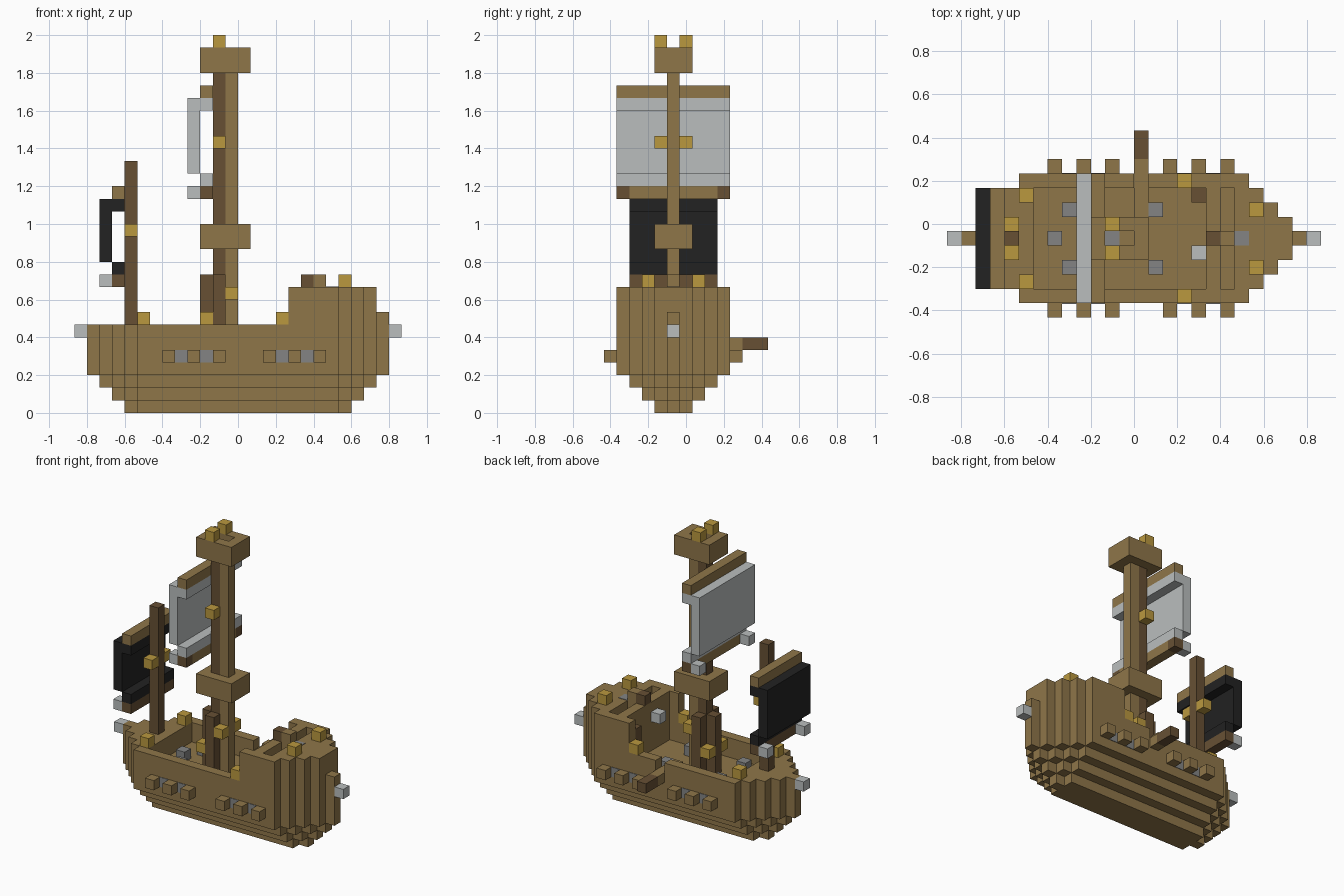
import bpy, bmesh
from mathutils import Vector

cube = bpy.data.objects.get("Cube")
if cube:
    bpy.data.objects.remove(cube, do_unlink=True)

U = 1 / 15          # one block
MID = 5             # centreline row of the ship


def material(name, hex_code):
    def linear(c):
        return c / 12.92 if c <= 0.04045 else ((c + 0.055) / 1.055) ** 2.4
    rgb = [linear(v / 255) for v in bytes.fromhex(hex_code)]
    m = bpy.data.materials.new(name)
    m.use_nodes = True
    m.diffuse_color = (*rgb, 1)
    node = m.node_tree.nodes["Principled BSDF"]
    node.inputs["Base Color"].default_value = (*rgb, 1)
    node.inputs["Roughness"].default_value = 0.9
    return m


wood = material("oak_brown", "8F7649")
dark = material("dark_wood", "675034")
gold = material("lantern_gold", "BA983F")
white = material("sail_white", "BABEBE")
grey = material("iron_grey", "838484")
black = material("sail_black", "222222")


def point(i, j, k):
    return Vector(((i - 13) * U, (j - 6.5) * U, k * U))


def finish(name, bm, mat):
    bmesh.ops.recalc_face_normals(bm, faces=bm.faces)
    mesh = bpy.data.meshes.new(name)
    bm.to_mesh(mesh)
    bm.free()
    mesh.materials.append(mat)
    ob = bpy.data.objects.new(name, mesh)
    bpy.context.collection.objects.link(ob)
    return ob


def boxes(name, mat, *cells):
    """Boxes given as start block and size in blocks."""
    bm = bmesh.new()
    for i, j, k, si, sj, sk in cells:
        made = bmesh.ops.create_cube(bm, size=1)["verts"]
        for v in made:
            v.co = point(i + (v.co.x + 0.5) * si, j + (v.co.y + 0.5) * sj,
                         k + (v.co.z + 0.5) * sk)
    return finish(name, bm, mat)


def cubes(name, mat, *cells):
    return boxes(name, mat, *[(*c, 1, 1, 1) for c in cells])


def slab(name, k0, k1, inset=0, lo=1, hi=25):
    """Horizontal layer of the hull with stepped, pointed ends."""
    right, left = [], []
    for i in range(lo, hi):
        w = min(i - 1, 24 - i, 4 + inset) - inset
        if w < 0:
            continue
        right += [(i, MID - w), (i + 1, MID - w)]
        left += [(i, MID + w + 1), (i + 1, MID + w + 1)]
    loop = []
    for p in right + left[::-1]:
        if not loop or loop[-1] != p:
            loop.append(p)
    bm = bmesh.new()
    face = bm.faces.new([bm.verts.new(point(i, j, k0)) for i, j in loop])
    top = bmesh.ops.extrude_face_region(bm, geom=[face])["geom"]
    for v in top:
        if isinstance(v, bmesh.types.BMVert):
            v.co.z = k1 * U
    bmesh.ops.dissolve_limit(bm, angle_limit=0.01, verts=bm.verts, edges=bm.edges)
    return finish(name, bm, wood)


# Keel steps: each lower layer is one block narrower all round
def keel(name, k, inset):
    rows = []
    for w in range(0, 5 - inset):
        start = 1 + w + inset
        for j in {MID - w, MID + w}:
            rows.append((start, j, k, 26 - 2 * start, 1, 1))
    return boxes(name, wood, *rows)


for layer in range(3):
    keel(f"keel_step_{layer}", layer, 3 - layer)

# Hull, deck and raised ends
slab("hull_body", 3, 5)
slab("stern_deck", 5, 7, hi=6)
slab("bow_body", 5, 8, lo=18)
slab("forecastle_floor", 8, 9, lo=18, hi=24)
slab("forecastle_back", 9, 10, lo=18, hi=19)
slab("forecastle_front", 9, 10, lo=20, hi=24)
boxes("bulwarks", wood, (6, 1, 5, 11, 1, 2), (6, 9, 5, 7, 1, 2), (14, 9, 5, 3, 1, 2))
boxes("forecastle_sides", wood, *[c for j in (1, 9) for c in
      ((17, j, 5, 1, 1, 5), (19, j, 9, 1, 1, 1))])

# Gun ports and iron plates between them
cubes("gun_barrels", wood, *[(i, j, 4) for i in (7, 9, 11, 15, 17, 19) for j in (0, 10)])
boxes("gun_port_plates", grey, *[(i, j, 4, 1, 0.1, 1) for i in (8, 10, 16, 18)
                                 for j in (0.95, 9.95)])

# Gangplank
boxes("gangplank", wood, (13, 7, 5, 1, 4, 1))
boxes("gangplank_end", dark, (13, 11, 5, 1, 2, 1))

# Deck fittings
cubes("deck_cannons", grey, (8, 3, 5), (8, 7, 5), (7, 5, 5), (14, 3, 5), (14, 7, 5))
boxes("forecastle_hatch", grey, (20, 5, 9.95, 1, 1, 0.1))
boxes("ladder", dark, (17, 8, 5, 1, 1, 4))
cubes("cabin_lamp", white, (17, 4, 8))
cubes("wheel", dark, (18, 5, 10))
boxes("wheel_post", wood, (19, 5, 9, 1, 1, 2))
cubes("end_caps", white, (0, 5, 6), (25, 5, 6))

# Masts and lookouts
boxes("main_mast_front", wood, (12, 5, 5, 1, 1, 22))
boxes("main_mast_back", dark, (11, 5, 5, 1, 1, 22))
boxes("mast_braces", dark, (10, 5, 5, 1, 1, 6), (11, 4, 5, 1, 1, 6), (11, 6, 5, 1, 1, 6))
boxes("rear_mast", dark, (4, 5, 7, 1, 1, 13))
boxes("lower_lookout", wood, (10, 4, 13, 4, 3, 2))
boxes("upper_lookout", wood, (10, 4, 27, 4, 3, 1), (10, 4, 28, 4, 1, 1),
      (10, 6, 28, 4, 1, 1), (10, 5, 28, 1, 1, 1), (13, 5, 28, 1, 1, 1))
boxes("lookout_hatch", grey, (11, 5, 27.95, 1, 1, 0.1))


# Square sails: billowed panel, bent edges, yards and corner weights
def sail(name, mat, i, j, k, width, height):
    boxes(name, mat, (i, j, k + 1, 1, width, height - 1),
          (i + 1, j, k, 1, width, 1), (i + 1, j, k + height - 1, 1, width, 1))
    boxes(name + "_top_yard", wood, (i + 1, j, k + height, 1, width, 1))
    cubes(name + "_weights", white, (i, j, k - 1), (i, j + width - 1, k - 1))


sail("main_sail", white, 9, 1, 18, 9, 7)
boxes("main_lower_yard", wood, (10, 2, 17, 1, 7, 1))
cubes("main_yard_tips", dark, (10, 1, 17), (10, 9, 17))
sail("rear_sail", black, 2, 2, 11, 7, 6)
boxes("rear_lower_yard", dark, (3, 2, 10, 1, 7, 1))

# Lanterns in mirrored pairs
for name, i, offset, k in (("stern", 5, 3, 7), ("rear_mast", 4, 1, 14),
                           ("brace", 10, 1, 7), ("mast_foot", 12, 1, 9),
                           ("mast", 11, 1, 21), ("masthead", 11, 1, 29),
                           ("rail", 16, 4, 7), ("bow", 21, 2, 10)):
    cubes(name + "_lanterns", gold, (i, MID - offset, k), (i, MID + offset, k))
